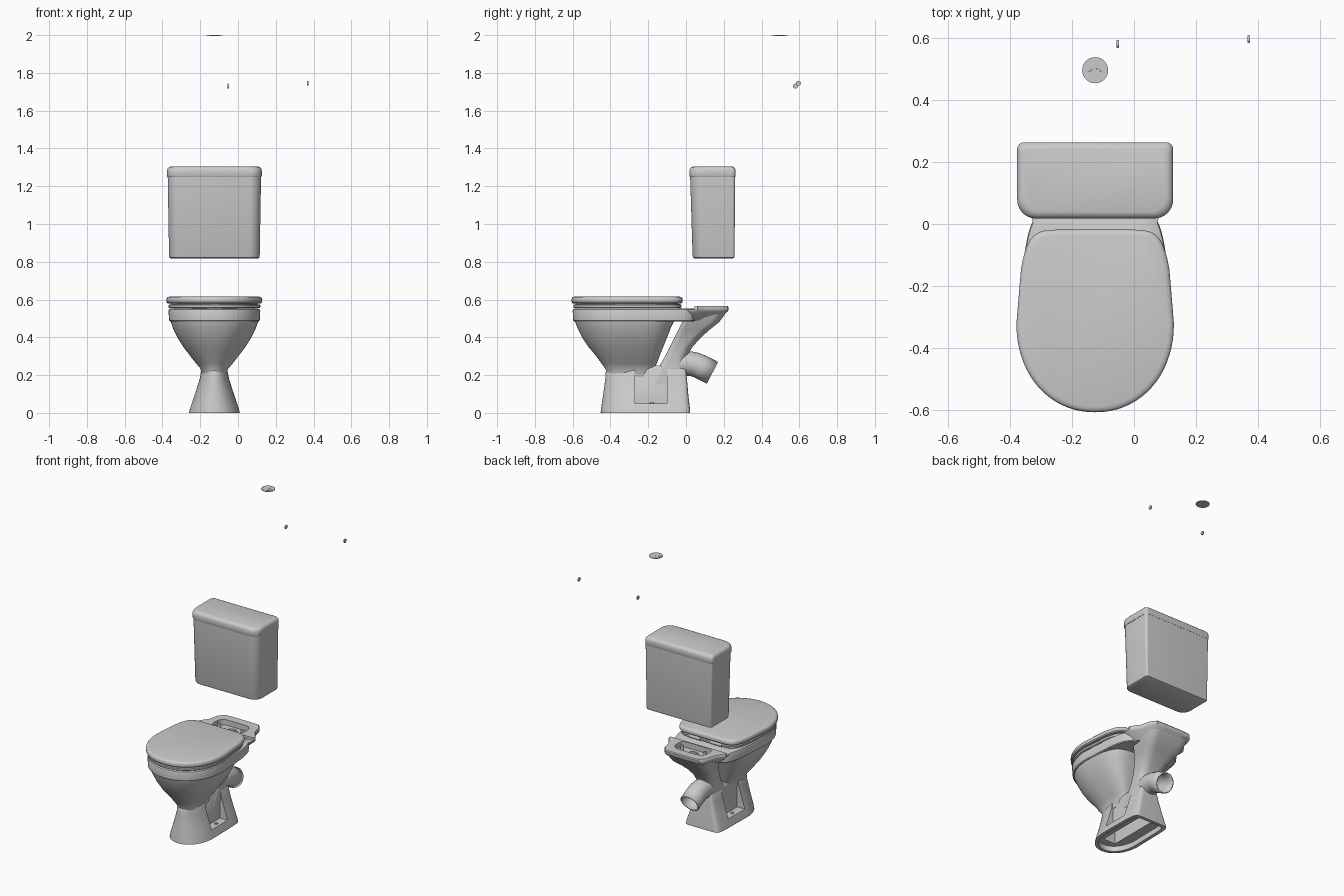
import bpy, bmesh, math
from mathutils import Vector, Matrix

if "Cube" in bpy.data.objects:
    bpy.data.objects.remove(bpy.data.objects["Cube"])

CX = -0.125          # centre line of the toilet

ceramic = bpy.data.materials.new("light grey ceramic")
ceramic.use_nodes = True
GREY = (0.6, 0.6, 0.6, 1)
ceramic.diffuse_color = GREY
ceramic.node_tree.nodes["Principled BSDF"].inputs["Base Color"].default_value = GREY


def activate(ob):
    bpy.ops.object.select_all(action='DESELECT')
    ob.select_set(True)
    bpy.context.view_layer.objects.active = ob


def finish(ob, angle=35):
    activate(ob)
    bpy.ops.object.shade_smooth_by_angle(angle=math.radians(angle))
    return ob


def loft(name, rings):
    """Skin a stack of equal-length rings and cap both ends."""
    bm = bmesh.new()
    rows = [[bm.verts.new(p) for p in r] for r in rings]
    n = len(rows[0])
    for a, b in zip(rows, rows[1:]):
        for i in range(n):
            j = (i + 1) % n
            bm.faces.new((a[i], a[j], b[j], b[i]))
    bm.faces.new(rows[0][::-1])
    bm.faces.new(rows[-1])
    bmesh.ops.recalc_face_normals(bm, faces=bm.faces)
    me = bpy.data.meshes.new(name)
    bm.to_mesh(me)
    bm.free()
    me.materials.append(ceramic)
    ob = bpy.data.objects.new(name, me)
    bpy.context.collection.objects.link(ob)
    return finish(ob)


def d_ring(z, front, back, hw, mid=-0.32, taper=0.17, p=9, inset=0):
    """Elliptical front, tapered squarer back."""
    front, back, hw = front + inset, back - inset, hw - inset
    pts = []
    for i in range(72):
        t = 2 * math.pi * i / 72
        c, s = math.cos(t), math.sin(t)
        e = 2 / (p if s > 0 else 2.1)
        x = math.copysign(abs(c) ** e, c) * hw
        v = abs(s) ** e
        if s > 0:
            x *= 1 - taper * v * v
        y = mid + v * (back - mid if s > 0 else front - mid)
        pts.append((CX + x, y, z))
    return pts


def box_ring(z, y0, y1, hw, rf, rb, inset=0):
    """Rounded rectangle with separate front and back corner radii."""
    y0, y1, hw = y0 + inset, y1 - inset, hw - inset
    pts = []
    for q, (sx, y, r, sy) in enumerate([(1, y1, rb, -1), (-1, y1, rb, -1),
                                        (-1, y0, rf, 1), (1, y0, rf, 1)]):
        for k in range(9):
            a = math.pi / 2 * (q + k / 8)
            pts.append((CX + sx * (hw - r) + r * math.cos(a),
                        y + sy * r + r * math.sin(a), z))
    return pts


def cylinder(name, loc, r, depth, axis='Z', bevel=0.0):
    bm = bmesh.new()
    bmesh.ops.create_cone(bm, cap_ends=True, segments=32, radius1=r, radius2=r, depth=depth)
    if bevel:
        rim = [e for e in bm.edges if abs(e.verts[0].co.z - e.verts[1].co.z) < 1e-6]
        bmesh.ops.bevel(bm, geom=rim, offset=bevel, segments=2, affect='EDGES')
    rot = Matrix.Rotation(math.pi / 2, 4, 'Y') if axis == 'X' else Matrix()
    bm.transform(Matrix.Translation(Vector(loc)) @ rot)
    me = bpy.data.meshes.new(name)
    bm.to_mesh(me)
    bm.free()
    me.materials.append(ceramic)
    ob = bpy.data.objects.new(name, me)
    bpy.context.collection.objects.link(ob)
    return finish(ob)


def box(name, lo, hi):
    corners = [(0, 0), (1, 0), (1, 1), (0, 1)]
    return loft(name, [[((lo, hi)[i][0], (lo, hi)[j][1], z) for i, j in corners]
                       for z in (lo[2], hi[2])])


def cut(ob, cutter):
    cutter.hide_render = True
    mod = ob.modifiers.new("cut", 'BOOLEAN')
    mod.operation, mod.solver, mod.object = 'DIFFERENCE', 'EXACT', cutter
    activate(ob)
    bpy.ops.object.modifier_apply(modifier=mod.name)
    bpy.data.objects.remove(cutter)


def tube(name, pts, radius, caps):
    cu = bpy.data.curves.new(name, 'CURVE')
    cu.dimensions = '3D'
    cu.bevel_depth, cu.bevel_resolution, cu.use_fill_caps = radius, 6, caps
    sp = cu.splines.new('POLY')
    sp.points.add(len(pts) - 1)
    for p, co in zip(sp.points, pts):
        p.co = (*co, 1)
    cu.materials.append(ceramic)
    ob = bpy.data.objects.new(name, cu)
    bpy.context.collection.objects.link(ob)
    activate(ob)
    bpy.ops.object.convert(target='MESH')
    return finish(bpy.context.object)


# Bowl: (z, front, back, half width)
BOWL = [(0.19, -0.42, -0.18, 0.066), (0.23, -0.425, -0.17, 0.07),
        (0.26, -0.446, -0.155, 0.095), (0.3, -0.475, -0.14, 0.127),
        (0.35, -0.517, -0.12, 0.165), (0.4, -0.55, -0.1, 0.196),
        (0.45, -0.575, -0.08, 0.22), (0.49, -0.59, -0.06, 0.233),
        (0.52, -0.596, -0.05, 0.237)]
loft("bowl", [d_ring(*r, mid=-0.3 - 0.04 * (r[0] - 0.19), p=5, taper=0.15) for r in BOWL])

# Rim band running back into the shelf
RIM = (-0.6, 0.05, 0.243)
loft("bowl_rim", [d_ring(0.485, *RIM, inset=0.008), d_ring(0.49, *RIM, inset=0.003),
                  d_ring(0.54, *RIM), d_ring(0.548, *RIM, inset=0.003),
                  d_ring(0.552, *RIM, inset=0.01)])

# Pedestal with side recesses and a hollow underside
FOOT = [(0, -0.452, 0.022, 0.135), (0.02, -0.45, 0.021, 0.13),
        (0.1, -0.438, 0.012, 0.103), (0.18, -0.427, 0.005, 0.078),
        (0.23, -0.424, 0.0, 0.068), (0.25, -0.41, -0.002, 0.055)]
foot = loft("pedestal", [d_ring(*r, mid=-0.27, taper=0.05, p=12) for r in FOOT])
for side in (-1, 1):
    xs = sorted((CX + side * 0.062, CX + side * 0.3))
    cut(foot, box("recess_cutter", (xs[0], -0.27, 0.05), (xs[1], -0.1, 0.3)))
    cylinder("floor_screw", (CX + side * 0.09, -0.18, 0.052), 0.01, 0.008)
cut(foot, loft("hollow_cutter", [d_ring(z, -0.43, 0.0, 0.112, mid=-0.27, taper=0.05, p=12)
                                 for z in (-0.02, 0.035)]))
cut(foot, box("core_cutter", (CX - 0.045, -0.38, 0.02), (CX + 0.045, -0.03, 0.19)))
finish(foot)

# Trap body flaring up from the pedestal to the shelf: (z, y0, y1, half width)
TRAP = [(0.15, -0.19, 0.005, 0.064), (0.25, -0.14, 0.0, 0.066), (0.3, -0.11, 0.005, 0.068),
        (0.35, -0.085, 0.035, 0.075), (0.4, -0.06, 0.08, 0.088),
        (0.44, -0.04, 0.125, 0.105), (0.48, -0.02, 0.175, 0.128), (0.52, 0.0, 0.205, 0.14)]
loft("trap_body", [box_ring(z, a, b, w, 0.03, 0.05) for z, a, b, w in TRAP])

# Rear shelf that carries the tank, with a sunken pocket
HALF = [(0.2, 0.0), (0.212, 0.06), (0.17, 0.12), (0.155, 0.185), (0.125, 0.222), (0.06, 0.225)]
OUTLINE = HALF + [(-x, y) for x, y in HALF[::-1]]
shelf = loft("tank_shelf", [[(CX + x * s, y * s, z) for x, y in OUTLINE]
                            for z, s in ((0.49, 0.72), (0.535, 0.97), (0.545, 1), (0.56, 1), (0.566, 0.98))])
cut(shelf, loft("step_cutter", [box_ring(z, -0.1, 0.045, 0.3, 0.01, 0.01) for z in (0.548, 0.6)]))
cut(shelf, loft("pocket_cutter", [box_ring(z, 0.055, 0.165, 0.115, 0.03, 0.05) for z in (0.53, 0.6)]))
cut(shelf, cylinder("inlet_cutter", (CX, 0.11, 0.54), 0.035, 0.06))
finish(shelf)
for side in (-1, 1):
    cylinder("tank_bolt", (CX + side * 0.085, 0.1, 0.545), 0.009, 0.04)
    cylinder("seat_hinge", (CX + side * 0.08, -0.035, 0.565), 0.012, 0.08, 'X')

# Waste outlet elbow
PATH = [(-0.06, 0.25), (-0.02, 0.26), (0.02, 0.261), (0.05, 0.255), (0.08, 0.243), (0.14, 0.212)]
outlet = tube("waste_outlet", [(CX, y, z) for y, z in PATH], 0.061, False)
wall = outlet.modifiers.new("wall", 'SOLIDIFY')
wall.thickness, wall.offset = 0.008, 0
activate(outlet)
bpy.ops.object.modifier_apply(modifier="wall")

# Seat, bumper layer and lid
SEAT = (-0.606, -0.018, 0.2535)
loft("seat", [d_ring(z, *SEAT, inset=i) for z, i in
              ((0.554, 0.016), (0.558, 0.011), (0.57, 0.01), (0.575, 0.014))])
loft("seat_bumpers", [d_ring(z, *SEAT, inset=0.022) for z in (0.57, 0.585)])
loft("seat_lid", [d_ring(z, *SEAT, inset=i) for z, i in
                  ((0.58, 0.006), (0.586, 0.001), (0.6, 0), (0.608, 0.002),
                   (0.613, 0.007), (0.616, 0.018))])

# Tank and its cover
loft("tank", [box_ring(0.818, 0.036, 0.257, 0.24, 0.055, 0.012, 0.008),
              box_ring(0.822, 0.036, 0.257, 0.24, 0.055, 0.012, 0.002),
              box_ring(0.83, 0.035, 0.257, 0.24, 0.055, 0.012),
              box_ring(1.25, 0.022, 0.26, 0.247, 0.06, 0.015)])
loft("tank_cover", [box_ring(z, 0.018, 0.263, 0.251, 0.06, 0.022, i) for z, i in
                    ((1.25, 0.002), (1.254, 0), (1.283, 0), (1.293, 0.003),
                     (1.301, 0.01), (1.305, 0.02))])

# Flush button lifted above the tank, with a wavy split
BY = 0.495
cylinder("flush_button_ring", (CX, BY, 1.9965), 0.042, 0.005, bevel=0.001)
cylinder("flush_button", (CX, BY, 1.998), 0.028, 0.003, bevel=0.0008)
tube("flush_button_split", [(CX + 0.027 * t / 8, BY + 0.007 * math.cos(math.pi * t / 8), 1.9988)
                            for t in range(-8, 9)], 0.0012, True)

# Loose hinge caps
for x, y, z in ((-0.052, 0.58, 1.73), (0.37, 0.595, 1.745)):
    cylinder("hinge_cap", (x, y, z), 0.013, 0.008, 'X', bevel=0.0015)
